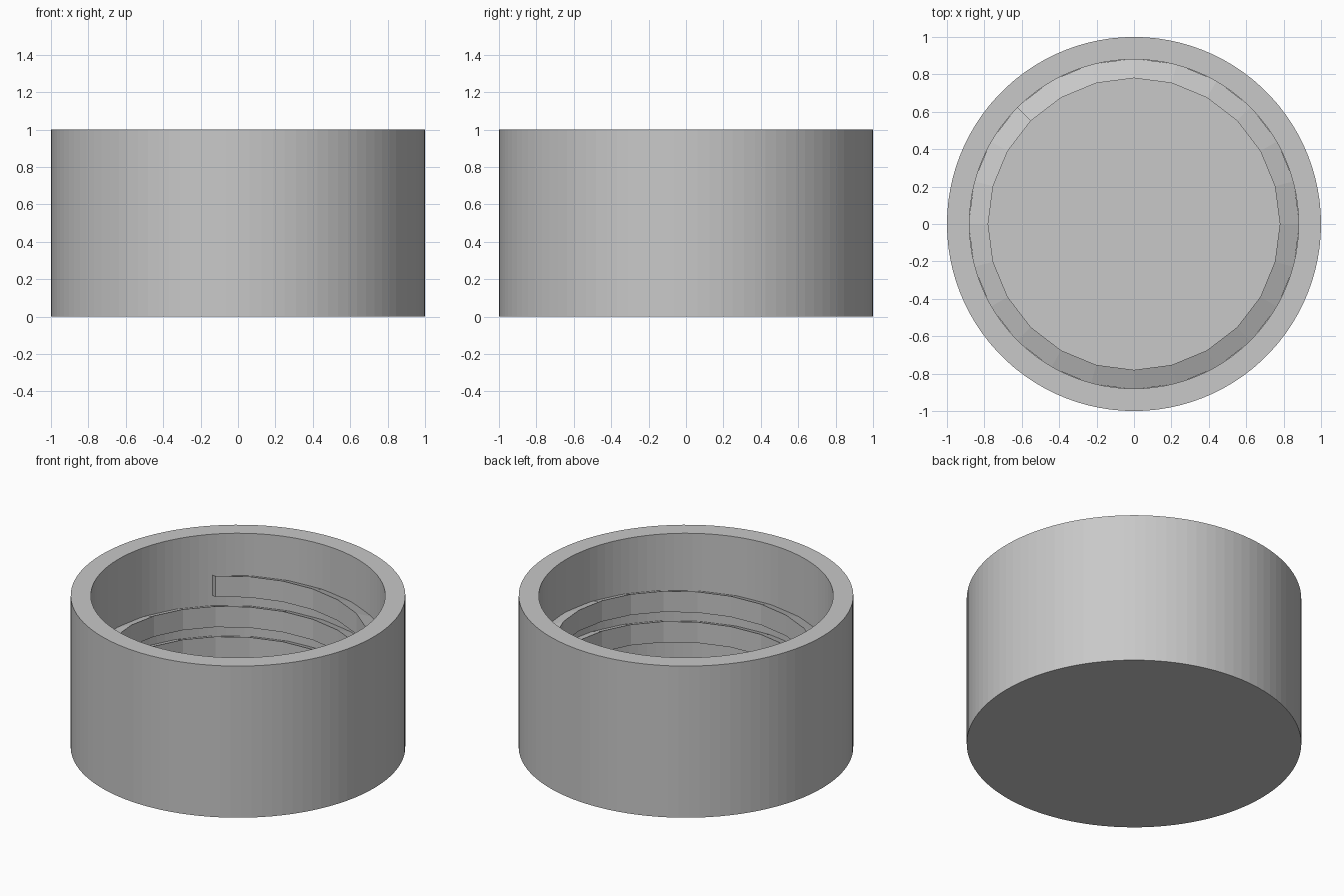
import bpy, bmesh, math

cube = bpy.data.objects.get("Cube")
if cube:
    bpy.data.objects.remove(cube, do_unlink=True)

grey = bpy.data.materials.new("plain grey")
grey.use_nodes = True
colour = (0.58, 0.58, 0.58, 1)
grey.diffuse_color = colour
grey.node_tree.nodes["Principled BSDF"].inputs["Base Color"].default_value = colour

OUTER, INNER, CREST = 1.0, 0.88, 0.78
HEIGHT, FLOOR = 1.0, 0.12
PITCH, TURNS, STEPS = 0.2, 2.25, 24


def make_object(name, bm):
    bmesh.ops.recalc_face_normals(bm, faces=bm.faces[:])
    mesh = bpy.data.meshes.new(name)
    bm.to_mesh(mesh)
    bm.free()
    mesh.materials.append(grey)
    obj = bpy.data.objects.new(name, mesh)
    bpy.context.collection.objects.link(obj)
    return obj


def ring(bm, radius, z, count=100):
    return [bm.verts.new((radius * math.cos(math.tau * i / count),
                          radius * math.sin(math.tau * i / count), z))
            for i in range(count)]


def bridge(bm, a, b):
    n = len(a)
    for i in range(n):
        j = (i + 1) % n
        bm.faces.new((a[i], a[j], b[j], b[i]))


# Cup body: outer wall, flat rim, inner wall, closed floor
bm = bmesh.new()
rings = [ring(bm, r, z) for r, z in
         ((OUTER, 0), (OUTER, HEIGHT), (INNER, HEIGHT), (INNER, FLOOR))]
for lower, upper in zip(rings, rings[1:]):
    bridge(bm, lower, upper)
bm.faces.new(rings[0])
bm.faces.new(rings[-1])
make_object("cap_body", bm)

# Inner screw thread: a slanted section swept down from its upper end
section = ((CREST, 0.77), (CREST, 0.633), (INNER + 0.005, 0.593), (INNER + 0.005, 0.727))
bm = bmesh.new()
loops = []
for i in range(int(TURNS * STEPS) + 1):
    turn = i / STEPS
    angle = math.radians(135) - math.tau * turn
    loops.append([bm.verts.new((r * math.cos(angle), r * math.sin(angle), z - PITCH * turn))
                  for r, z in section])
for a, b in zip(loops, loops[1:]):
    bridge(bm, a, b)
bm.faces.new(loops[0])
bm.faces.new(loops[-1])
make_object("screw_thread", bm)
